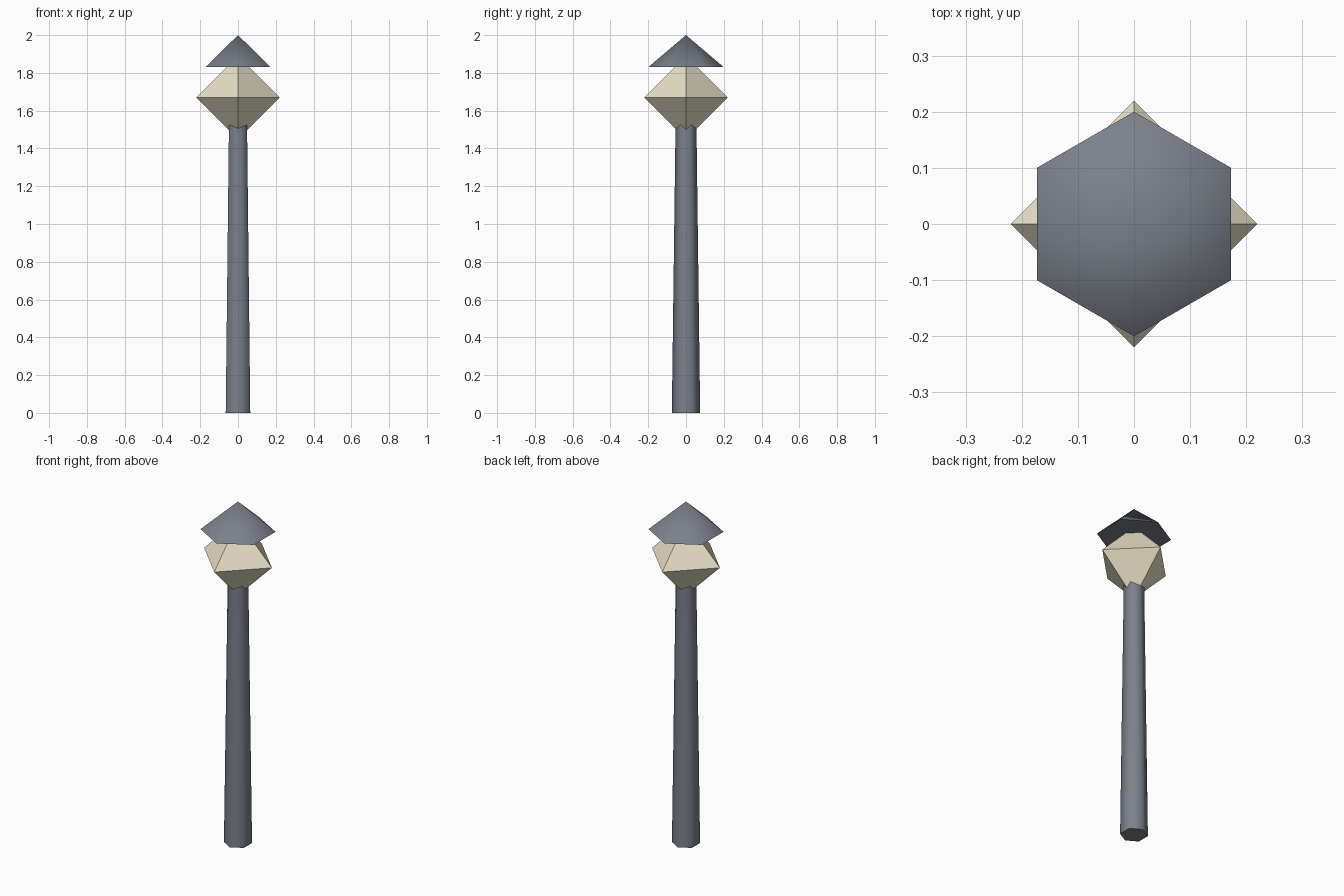
import bpy, bmesh, math

if "Cube" in bpy.data.objects:
    bpy.data.objects.remove(bpy.data.objects["Cube"])


def colour(obj, name, rgb):
    mat = bpy.data.materials.get(name) or bpy.data.materials.new(name)
    mat.diffuse_color = (*rgb, 1)
    mat.use_nodes = True
    mat.node_tree.nodes["Principled BSDF"].inputs["Base Color"].default_value = mat.diffuse_color
    obj.data.materials.append(mat)


def hex_cone(name, r_bottom, r_top, z0, z1):
    bpy.ops.mesh.primitive_cone_add(vertices=6, radius1=r_bottom, radius2=r_top,
                                    depth=z1 - z0, location=(0, 0, (z0 + z1) / 2))
    obj = bpy.context.object
    obj.name = name
    # smooth round the sides, sharp at the end caps
    bpy.ops.object.shade_smooth_by_angle(angle=math.radians(65))
    colour(obj, "grey_metal", (0.20, 0.22, 0.26))
    return obj


# Tapered post and pointed roof
hex_cone("post", 0.075, 0.055, 0.0, 1.55)
hex_cone("roof_cap", 0.20, 0.0, 1.83, 2.0)

# Octahedral lantern glass
bm = bmesh.new()
for axis in range(3):
    for sign in (-1, 1):
        co = [0, 0, 0]
        co[axis] = 0.22 * sign
        bm.verts.new(co)
bmesh.ops.convex_hull(bm, input=bm.verts)
bmesh.ops.recalc_face_normals(bm, faces=bm.faces)
mesh = bpy.data.meshes.new("lantern_glass")
bm.to_mesh(mesh)
bm.free()
lantern = bpy.data.objects.new("lantern_glass", mesh)
lantern.location.z = 1.67
bpy.context.collection.objects.link(lantern)
colour(lantern, "warm_glass", (0.80, 0.74, 0.56))
